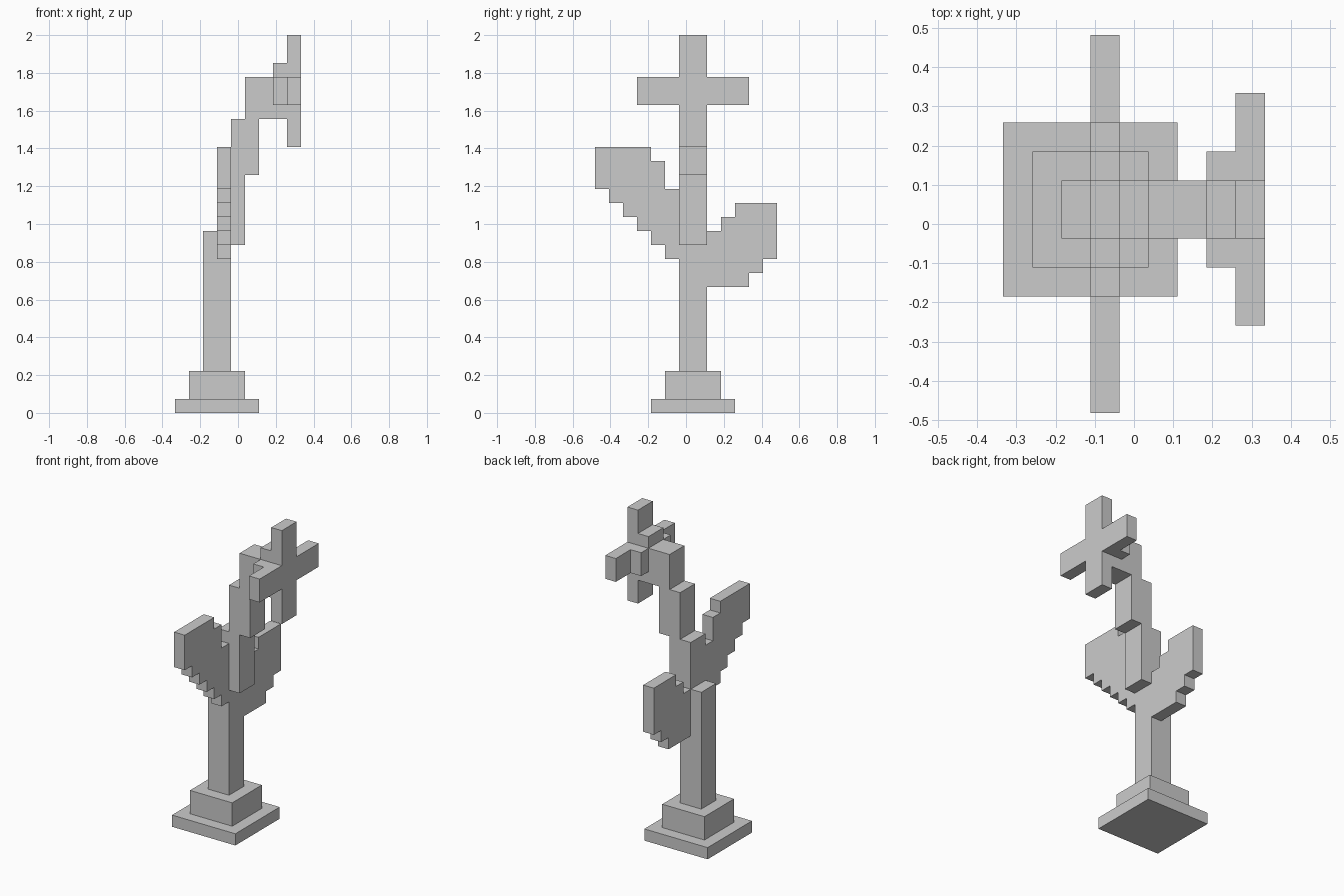
import bpy, bmesh

if "Cube" in bpy.data.objects:
    bpy.data.objects.remove(bpy.data.objects["Cube"])

U = 2 / 27                      # one block
OX, OY = -4.5, -6.5             # block-grid origin, centres the model


def prism(name, outline, x0, x1):
    """Extrude a (y, z) outline, in blocks, from x0 to x1."""
    bm = bmesh.new()
    verts = [bm.verts.new(((x0 + OX) * U, (y + OY) * U, z * U)) for y, z in outline]
    face = bm.faces.new(verts)
    new = bmesh.ops.extrude_face_region(bm, geom=[face])["geom"]
    bmesh.ops.translate(bm, vec=((x1 - x0) * U, 0, 0),
                        verts=[g for g in new if isinstance(g, bmesh.types.BMVert)])
    bmesh.ops.recalc_face_normals(bm, faces=bm.faces)
    me = bpy.data.meshes.new(name)
    bm.to_mesh(me)
    bm.free()
    ob = bpy.data.objects.new(name, me)
    bpy.context.collection.objects.link(ob)
    return ob


def box(name, x0, x1, y0, y1, z0, z1):
    return prism(name, [(y0, z0), (y1, z0), (y1, z1), (y0, z1)], x0, x1)


def cross(name, x0, x1, y_arm, z_low, z_high):
    """Plus shape around the two-block stem, arms y_arm blocks long."""
    a, b, c, d = 6, 8, 22, 24
    prism(name, [(a, z_low), (b, z_low), (b, c), (b + y_arm, c), (b + y_arm, d), (b, d),
                 (b, z_high), (a, z_high), (a, d), (a - y_arm, d), (a - y_arm, c), (a, c)],
          x0, x1)


def leaf(name, y0, columns):
    """Stepped leaf from one (bottom, top) pair per block column."""
    low, high = [], []
    for i, (b, t) in enumerate(columns):
        for pts, z in ((low, b), (high, t)):
            if len(pts) > 1 and pts[-1][1] == z:
                pts[-1] = (y0 + i + 1, z)
            else:
                pts += [(y0 + i, z), (y0 + i + 1, z)]
    prism(name, low + high[::-1], 3, 4)


# Stepped base
box("base_slab", 0, 6, 4, 10, 0, 1)
box("base_block", 1, 5, 5, 9, 1, 3)

# Leaning stem: lower two sections overlap by one block in an L joint
prism_parts = [("stem_lower", 2, 4, 3, 12), ("stem_joint", 2, 3, 12, 13),
               ("stem_middle", 3, 5, 12, 17), ("stem_upper", 4, 6, 17, 21),
               ("stem_neck", 5, 7, 21, 24)]
for name, x0, x1, z0, z1 in prism_parts:
    box(name, x0, x1, 6, 8, z0, z1)

# Leaves
leaf("leaf_front", 0, [(16, 19), (15, 19), (14, 19), (13, 19), (12, 18), (11, 16)])
leaf("leaf_back", 8, [(9, 13), (9, 14), (9, 15), (10, 15), (11, 15)])

# Flower: small cup behind large petals
cross("flower_cup", 7, 8, 1, 21, 25)
cross("flower_petals", 8, 9, 3, 19, 27)
